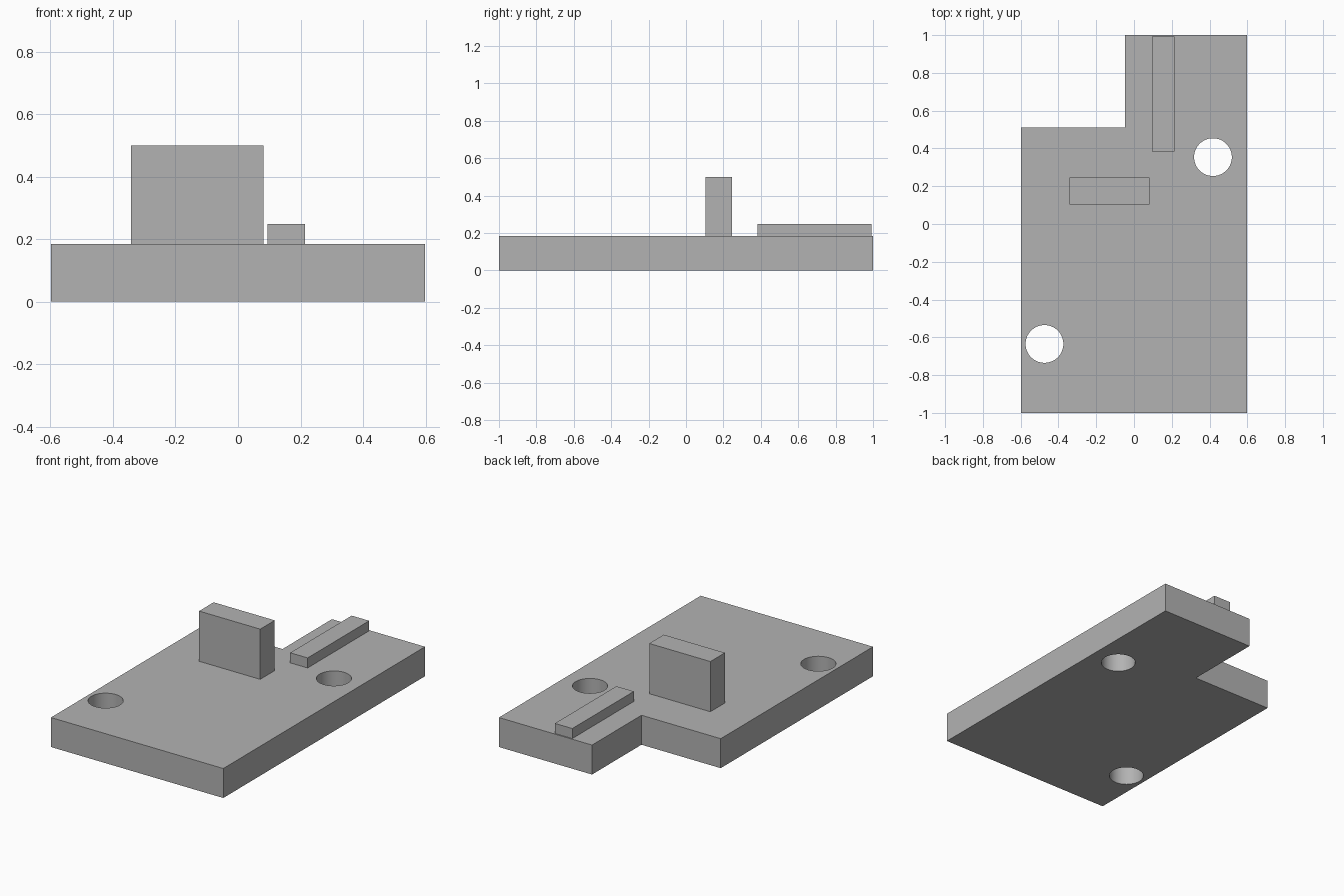
import bpy
import bmesh

default = bpy.data.objects.get("Cube")
if default:
    bpy.data.objects.remove(default, do_unlink=True)

# Single grey finish
grey = bpy.data.materials.new("plain_grey")
grey.use_nodes = True
colour = (0.45, 0.45, 0.45, 1)
grey.diffuse_color = colour
grey.node_tree.nodes["Principled BSDF"].inputs["Base Color"].default_value = colour

PLATE_TOP = 0.185


def prism(name, outline, bottom, top):
    """Extrude a flat outline from bottom to top."""
    bm = bmesh.new()
    face = bm.faces.new([bm.verts.new((x, y, bottom)) for x, y in outline])
    result = bmesh.ops.extrude_face_region(bm, geom=[face])
    raised = [v for v in result["geom"] if isinstance(v, bmesh.types.BMVert)]
    bmesh.ops.translate(bm, verts=raised, vec=(0, 0, top - bottom))
    bmesh.ops.recalc_face_normals(bm, faces=bm.faces[:])
    mesh = bpy.data.meshes.new(name)
    bm.to_mesh(mesh)
    bm.free()
    mesh.materials.append(grey)
    obj = bpy.data.objects.new(name, mesh)
    bpy.context.collection.objects.link(obj)
    return obj


def block(name, x0, x1, y0, y1, bottom, top):
    return prism(name, [(x0, y0), (x1, y0), (x1, y1), (x0, y1)], bottom, top)


def drill(target, x, y, radius):
    """Cut a round through hole and remove the cutter."""
    bpy.ops.mesh.primitive_cylinder_add(vertices=64, radius=radius, depth=1, location=(x, y, 0))
    cutter = bpy.context.object
    cutter.hide_render = True
    cutter.data.materials.append(grey)
    cut = target.modifiers.new("hole", "BOOLEAN")
    cut.operation = "DIFFERENCE"
    cut.solver = "EXACT"
    cut.object = cutter
    bpy.context.view_layer.objects.active = target
    bpy.ops.object.modifier_apply(modifier=cut.name)
    bpy.data.objects.remove(cutter, do_unlink=True)


# Base plate with a notched back right corner and two holes
plate = prism("base_plate", [(-0.598, -1), (0.598, -1), (0.598, 1),
                             (-0.048, 1), (-0.048, 0.51), (-0.598, 0.51)], 0, PLATE_TOP)
drill(plate, 0.418, 0.354, 0.1)
drill(plate, -0.474, -0.635, 0.1)

# Upright tab and low rail on the top face
block("upright_tab", -0.342, 0.082, 0.103, 0.247, PLATE_TOP - 0.01, 0.5)
block("low_rail", 0.094, 0.215, 0.383, 0.993, PLATE_TOP - 0.01, 0.248)

# Smooth hole walls, crisp plate edges
bpy.ops.object.select_all(action="DESELECT")
plate.select_set(True)
bpy.context.view_layer.objects.active = plate
bpy.ops.object.shade_smooth_by_angle(angle=0.5)
